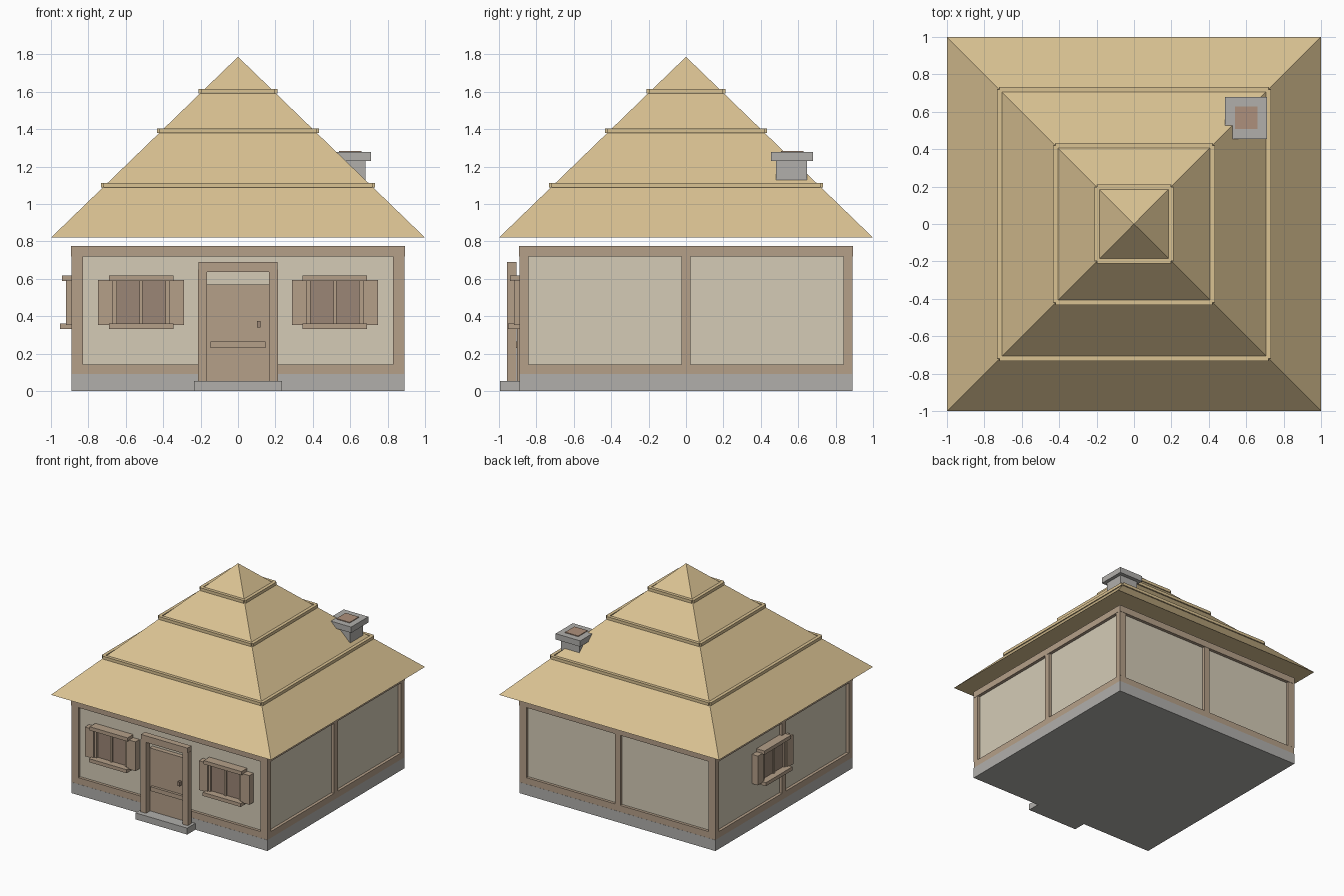
import bpy, bmesh
from math import pi, sqrt
from mathutils import Matrix

if "Cube" in bpy.data.objects:
    bpy.data.objects.remove(bpy.data.objects["Cube"])


def material(name, rgb):
    m = bpy.data.materials.new(name)
    m.diffuse_color = (*rgb, 1)
    m.use_nodes = True
    m.node_tree.nodes["Principled BSDF"].inputs["Base Color"].default_value = m.diffuse_color
    return m


THATCH = material("thatch", (0.70, 0.54, 0.29))
PLASTER = material("plaster", (0.66, 0.60, 0.47))
WOOD = material("wood", (0.46, 0.35, 0.25))
DARK = material("dark_wood", (0.33, 0.24, 0.18))
STONE = material("stone", (0.44, 0.43, 0.41))
CLAY = material("clay", (0.42, 0.28, 0.20))


def box(name, x, y, z, mat, turn=0):
    """Box from (min, max) ranges, turned about z by quarter turns."""
    bm = bmesh.new()
    bmesh.ops.create_cube(bm, size=1)
    size = Matrix.Diagonal((x[1] - x[0], y[1] - y[0], z[1] - z[0], 1))
    mid = Matrix.Translation((sum(x) / 2, sum(y) / 2, sum(z) / 2))
    bm.transform(Matrix.Rotation(turn * pi / 2, 4, 'Z') @ mid @ size)
    return finish(name, bm, mat)


def finish(name, bm, mat):
    me = bpy.data.meshes.new(name)
    bm.to_mesh(me)
    bm.free()
    me.materials.append(mat)
    ob = bpy.data.objects.new(name, me)
    bpy.context.collection.objects.link(ob)
    return ob


def around(c, half):
    return (c - half, c + half)


# Stone base and plastered walls
box("foundation", (-0.89, 0.89), (-0.89, 0.89), (0, 0.09), STONE)
box("walls", (-0.866, 0.866), (-0.866, 0.866), (0.08, 0.765), PLASTER)

# Timber frame, one wall per quarter turn
for k, side in enumerate(("front", "right", "back", "left")):
    out = -0.889 if k % 2 == 0 else -0.89
    post = 0.853 if k % 2 == 0 else 0.866
    deep = (out, -0.855)
    box(side + "_sill_beam", (-0.889, 0.889), deep, (0.09, 0.143), WOOD, k)
    box(side + "_top_beam", (-0.892, 0.892), (-0.892, -0.84), (0.72, 0.775), WOOD, k)
    for n, u in (("a", -post), ("b", post)):
        box(f"{side}_corner_post_{n}", around(u, 0.024), deep, (0.143, 0.72), WOOD, k)
    if side != "front":
        box(side + "_middle_post", around(0, 0.025), deep, (0.143, 0.72), WOOD, k)


# Shuttered windows
def window(name, u, turn=0):
    def part(n, du, half, y, z, mat=WOOD):
        box(f"{name}_{n}", around(u + du, half), (y, -0.86), z, mat, turn)

    part("pane", 0, 0.14, -0.895, (0.35, 0.6), DARK)
    part("mullion", 0, 0.008, -0.908, (0.35, 0.6))
    for n, s in (("a", -1), ("b", 1)):
        part("jamb_" + n, s * 0.142, 0.012, -0.91, (0.35, 0.6))
        part("shutter_" + n, s * 0.19, 0.04, -0.92, (0.353, 0.593))
    part("head", 0, 0.172, -0.94, (0.588, 0.618))
    part("ledge", 0, 0.172, -0.952, (0.332, 0.361))


window("front_window_left", -0.518)
window("front_window_right", 0.518)
window("side_window", -0.15, 3)

# Door with frame and step
box("door", (-0.17, 0.17), (-0.904, -0.865), (0.001, 0.57), WOOD)
box("door_bar", (-0.147, 0.147), (-0.925, -0.9), (0.23, 0.265), WOOD)
box("door_handle", (0.101, 0.12), (-0.93, -0.9), (0.34, 0.375), DARK)
for n, u in (("left", -0.19), ("right", 0.19)):
    box("door_jamb_" + n, around(u, 0.024), (-0.957, -0.907), (0.02, 0.65), WOOD)
box("door_lintel", (-0.212, 0.212), (-0.958, -0.907), (0.636, 0.69), WOOD)
box("door_step", (-0.235, 0.235), (-0.995, -0.87), (0.0, 0.053), STONE)

# Pyramid roof
bm = bmesh.new()
bmesh.ops.create_cone(bm, cap_ends=True, segments=4, radius1=sqrt(2), radius2=0, depth=0.967)
bm.transform(Matrix.Translation((0, 0, 0.82 + 0.967 / 2)) @ Matrix.Rotation(pi / 4, 4, 'Z'))
bmesh.ops.remove_doubles(bm, verts=bm.verts, dist=0.0001)
finish("roof", bm, THATCH)

# Thatch bands, four bars each
for i, (r, z) in enumerate(((0.72, 1.1), (0.42, 1.391), (0.198, 1.602))):
    for k in range(4):
        box(f"roof_band_{i}_{k}", around(0, r), around(-r, 0.013), around(z, 0.012), THATCH, k)

# Chimney
box("chimney_shaft", around(0.598, 0.083), around(0.565, 0.083), (0.95, 1.235), STONE)
box("chimney_cap", around(0.598, 0.112), around(0.567, 0.112), (1.23, 1.278), STONE)
box("chimney_flue", around(0.6, 0.06), around(0.567, 0.06), (1.25, 1.284), CLAY)
